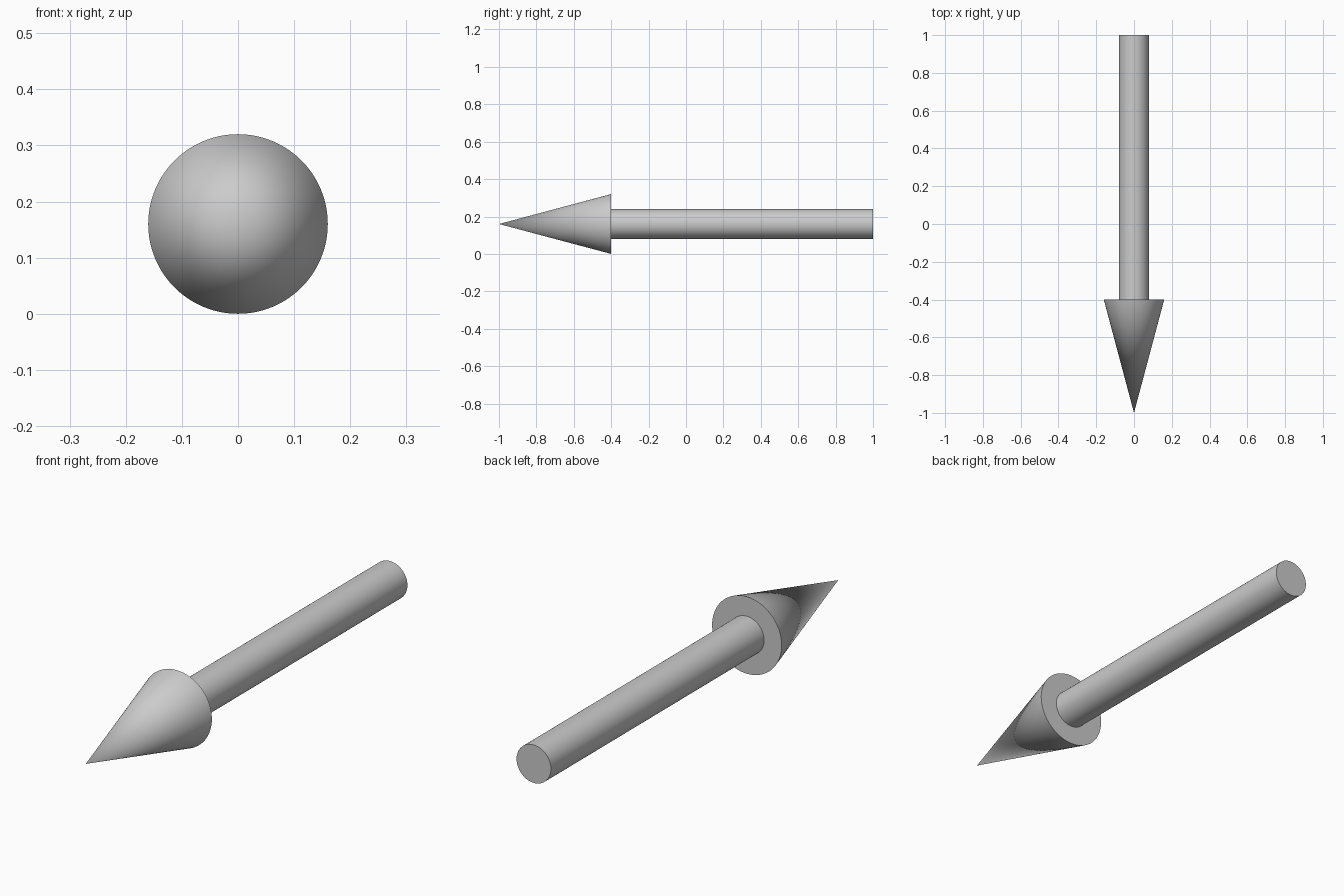
import bpy
from math import pi

if "Cube" in bpy.data.objects:
    bpy.data.objects.remove(bpy.data.objects["Cube"])

SEGMENTS = 96
AXIS_Z = 0.16      # height of the arrow's centre line
NECK_Y = -0.40     # where head and shaft meet


def taper(name, y_start, y_end, r_start, r_end):
    """Round solid lying along y, from y_start (back) to y_end (front)."""
    bpy.ops.mesh.primitive_cone_add(
        vertices=SEGMENTS, radius1=r_start, radius2=r_end,
        depth=y_start - y_end, end_fill_type='NGON',
        location=(0, (y_start + y_end) / 2, AXIS_Z), rotation=(pi / 2, 0, 0))
    obj = bpy.context.object
    obj.name = name
    bpy.ops.object.transform_apply(location=True, rotation=True, scale=True)
    bpy.ops.object.shade_smooth_by_angle(angle=pi / 6)
    return obj


# Pointed head, tip facing the front
taper("arrow_head", NECK_Y, -1.0, 0.16, 0.0)

# Straight shaft running to the back
taper("arrow_shaft", 1.0, NECK_Y, 0.079, 0.079)
